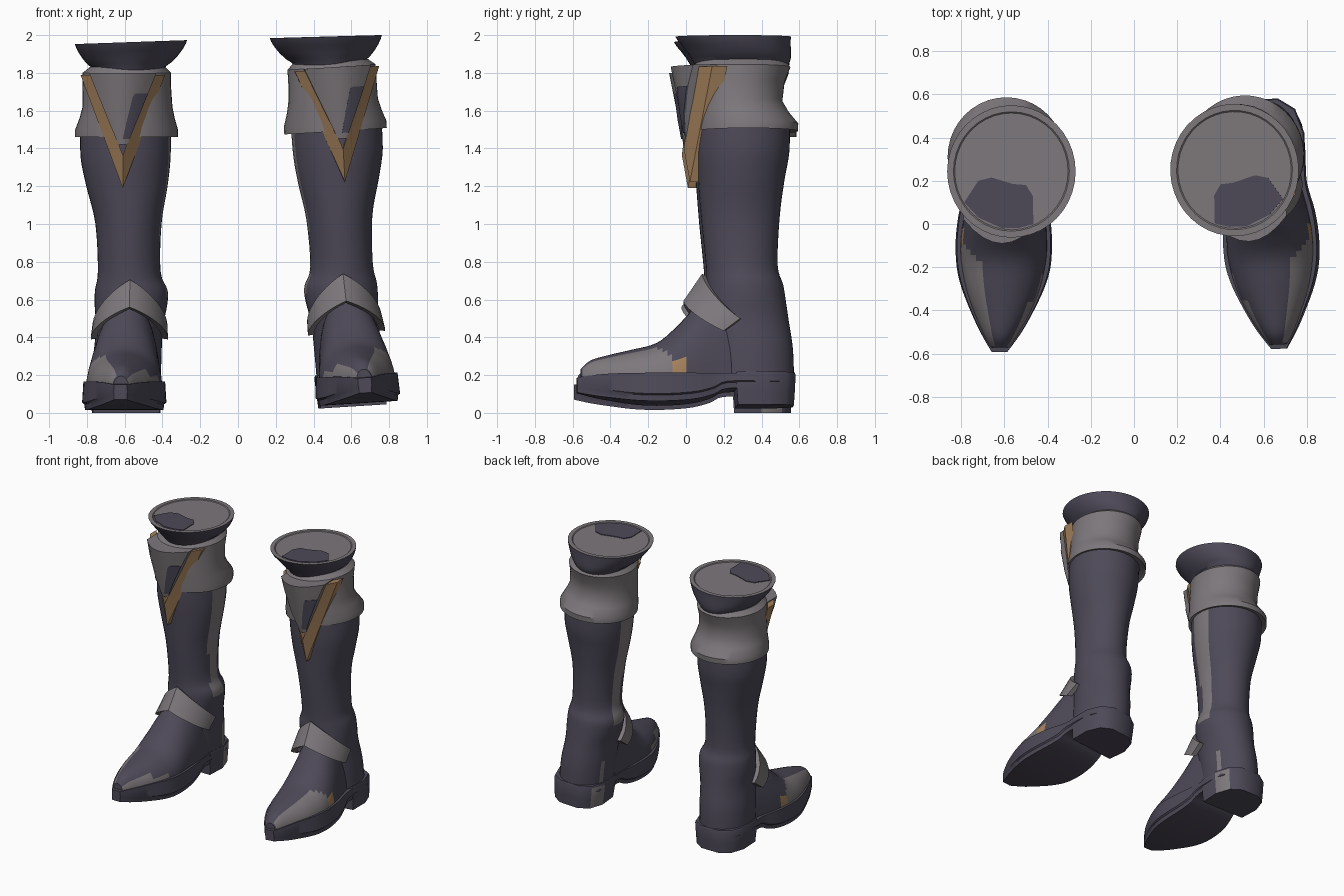
import bpy, bmesh, math
from mathutils import Vector, Matrix

if "Cube" in bpy.data.objects:
    bpy.data.objects.remove(bpy.data.objects["Cube"])


def material(name, rgb):
    m = bpy.data.materials.new(name)
    m.diffuse_color = (*rgb, 1)
    m.use_nodes = True
    m.node_tree.nodes["Principled BSDF"].inputs["Base Color"].default_value = m.diffuse_color
    return m


MATS = [material("dark leather", (0.075, 0.068, 0.098)),
        material("grey leather", (0.205, 0.186, 0.198)),
        material("tan trim", (0.38, 0.225, 0.11))]
DARK, GREY, TAN = 0, 1, 2


def loft(name, rings, matrix, rule):
    """Skin closed rings, cap both ends; rule is a material index or f(centre, normal, ring, segment)."""
    bm = bmesh.new()
    vs = [[bm.verts.new(p) for p in r] for r in rings]
    n = len(rings[0])
    cells = []
    for k, (a, b) in enumerate(zip(vs, vs[1:])):
        for i in range(n):
            j = (i + 1) % n
            cells.append((bm.faces.new((a[i], a[j], b[j], b[i])), k, i))
    cells += [(bm.faces.new(vs[0]), -1, -1), (bm.faces.new(vs[-1]), len(rings), -1)]
    bmesh.ops.recalc_face_normals(bm, faces=bm.faces[:])
    bm.normal_update()
    for f, k, i in cells:
        f.material_index = rule(f.calc_center_median(), f.normal, k, i) if callable(rule) else rule
    bm.transform(matrix)
    bmesh.ops.recalc_face_normals(bm, faces=bm.faces[:])
    me = bpy.data.meshes.new(name)
    bm.to_mesh(me)
    bm.free()
    for m in MATS:
        me.materials.append(m)
    ob = bpy.data.objects.new(name, me)
    bpy.context.collection.objects.link(ob)
    bpy.ops.object.select_all(action='DESELECT')
    ob.select_set(True)
    bpy.context.view_layer.objects.active = ob
    bpy.ops.object.shade_smooth_by_angle(angle=math.radians(38))
    return ob


def spline(rows, steps):
    """Catmull-Rom interpolation of number rows."""
    out = []
    for i in range(len(rows) - 1):
        p0, p1 = rows[max(i - 1, 0)], rows[i]
        p2, p3 = rows[i + 1], rows[min(i + 2, len(rows) - 1)]
        for s in range(steps):
            t = s / steps
            out.append([0.5 * (2 * b + (c - a) * t + (2 * a - 5 * b + 4 * c - d) * t * t
                               + (3 * b - a - 3 * c + d) * t ** 3)
                        for a, b, c, d in zip(p0, p1, p2, p3)])
    out.append(list(rows[-1]))
    return out


def ellipses(rows, n=40, tilt=0.0):
    """Rows of (z, cx, rx, cy, ry) to rings."""
    return [[Vector((cx + rx * math.cos(2 * math.pi * i / n), cy + ry * math.sin(2 * math.pi * i / n),
                     z + tilt * rx * math.cos(2 * math.pi * i / n))) for i in range(n)]
            for z, cx, rx, cy, ry in rows]


def shield(rows, front, back, n=8):
    """Curved knee-plate slab: rows of (z, x0, x1) about x = -0.61."""
    rings = []
    for z, x0, x1 in rows:
        xs = [x0 + (x1 - x0) * i / n for i in range(n + 1)]
        y = lambda x: -0.01 - 0.2 * (z - 1.4) + 3.5 * x * x
        rings.append([Vector((x - 0.61, y(x) + front, z)) for x in xs]
                     + [Vector((x - 0.61, y(x) + back, z)) for x in reversed(xs)])
    return rings


LEG = [(0.12, -.59, .18, .335, .225), (0.3, -.585, .18, .33, .225), (0.45, -.575, .177, .312, .222),
       (0.57, -.567, .192, .305, .212), (0.65, -.565, .192, .3, .204), (0.75, -.576, .166, .285, .19),
       (1.0, -.58, .175, .278, .208), (1.2, -.588, .215, .283, .229), (1.35, -.595, .238, .29, .248),
       (1.52, -.595, .24, .29, .25)]
CUFF = [(1.48, -.59, .235, .295, .235), (1.46, -.59, .272, .31, .274), (1.5, -.59, .272, .31, .276),
        (1.56, -.587, .252, .285, .252), (1.62, -.585, .238, .266, .236), (1.72, -.588, .234, .272, .242),
        (1.8, -.589, .234, .285, .26), (1.83, -.585, .2, .285, .235)]
RIM = [(1.78, -.577, .185, .285, .23), (1.828, -.574, .192, .288, .255), (1.85, -.572, .222, .283, .266),
       (1.88, -.57, .25, .274, .275), (1.915, -.568, .275, .26, .288), (1.943, -.567, .29, .248, .3),
       (1.963, -.567, .297, .243, .306),
       (1.963, -.567, .268, .243, .276), (1.958, -.567, .262, .243, .27), (1.958, -.567, .05, .243, .05)]
# y, half width, centre x, top z
FOOT = [(-.572, .04, -.62, .195), (-.52, .075, -.617, .242), (-.42, .126, -.61, .272), (-.3, .172, -.606, .3),
        (-.17, .198, -.603, .335), (-.07, .2, -.602, .415), (.03, .19, -.598, .52),
        (.12, .178, -.59, .6), (.25, .16, -.58, .62)]
# y, half width, centre x, underside z, top z
SOLE = [(-.592, .036, -.622, .07, .15), (-.5, .096, -.615, .05, .16), (-.4, .147, -.61, .035, .165),
        (-.3, .19, -.606, .022, .165), (-.2, .217, -.603, .016, .165), (-.08, .223, -.602, .018, .165),
        (.04, .212, -.6, .03, .165), (.13, .195, -.596, .055, .165), (.2, .188, -.594, .085, .165),
        (.4, .188, -.592, .085, .165), (.5, .15, -.592, .085, .165), (.555, .07, -.592, .085, .165)]


def leg_rule(c, n, k, i):
    # grey panel down the inner side of the calf, small grey strip near the heel
    a = math.degrees(math.atan2(c.y - 0.285, c.x + 0.585))
    if 0.15 < c.z < 0.33:
        return GREY if 32 < a < 42 else DARK
    low = -22 if c.z > 0.95 else -13
    return GREY if 0.62 < c.z < 1.47 and low < a < 23 else DARK


def foot_rule(c, n, k, i):
    # grey toe guard, mostly on the outer side, with a tan tab behind it
    if i < 0 or i > 17:
        return DARK
    if 19 <= k <= 21 and i >= 16:
        return TAN
    if 1 <= k < 20 and i >= 12 + max(0, k - 15):
        return GREY
    return GREY if (k < 10 and i < 4) or (k < 14 and i < 2) else DARK


def boot(side, M, loop_side):
    # shaft, cuff, and flared closed top
    loft(side + "_shaft", ellipses(spline(LEG, 4)), M, leg_rule)
    loft(side + "_cuff", ellipses(CUFF), M, GREY)
    loft(side + "_top_rim", ellipses(RIM, tilt=.035), M,
         lambda c, n, k, i: GREY if n.z > 0.7 and c.z > 1.94 else DARK)
    # dark patch on the closed top
    patch = [(-.785, .1), (-.72, .2), (-.66, .215), (-.56, .185), (-.5, .18), (-.468, .13),
             (-.465, 0), (-.53, -.018), (-.61, -.02), (-.72, .03)]
    loft(side + "_top_patch", [[Vector((x, y, z + (x + .567) * .035)) for x, y in patch]
                               for z in (1.957, 1.963)], M, DARK)

    # foot: arched sections along y
    n = 18
    rings = []
    for y, w, cx, top in spline(FOOT, 4):
        rings.append([Vector((cx + w * math.cos(math.pi * i / n), y,
                              .14 + (top - .14) * math.sin(math.pi * i / n))) for i in range(n + 1)])
    loft(side + "_foot", rings, M, foot_rule)

    # sole with a bevelled welt, and heel block with a grey inner side
    rings = []
    for y, w, cx, lo, hi in spline(SOLE, 3):
        mid = lo + .03
        rings.append([Vector((cx + s * k, y, z)) for s, k, z in
                      ((-1, w * .93, lo), (-1, w * .95, mid), (-1, w, mid + .008), (-1, w * .97, hi),
                       (1, w * .97, hi), (1, w, mid + .008), (1, w * .95, mid), (1, w * .93, lo))])
    loft(side + "_sole", rings, M, DARK)
    heel = [(-.18, .25), (-.187, .4), (-.15, .51), (-.075, .56), (.075, .56), (.15, .51), (.187, .4), (.18, .25)]
    loft(side + "_heel", [[Vector((-.592 + x * k, .4 + (y - .4) * k, z)) for x, y in heel]
                          for z, k in ((0, .97), (.07, 1), (.16, 1.03), (.175, 1.0))], M,
         lambda c, n, k, i: GREY if i == 5 and k == 0 or i == 5 and k == 1 else DARK)

    # ankle strap: peaked band sloping down from the instep to both sides
    rings = []
    for i in range(21):
        a = math.radians(-94 + 188 * i / 20)
        s, c = math.sin(a), math.cos(a)
        p = .55 * c + .45 * (1 - abs(s))
        rings.append([Vector((-.572 + .198 * s, .255 - .18 * c, .465 + .24 * p)),
                      Vector((-.575 + .205 * s, .165 - .19 * c, .395 + .165 * p)),
                      Vector((-.575 + .17 * s, .18 - .155 * c, .4 + .15 * p)),
                      Vector((-.572 + .165 * s, .265 - .15 * c, .46 + .22 * p))])
    loft(side + "_ankle_strap", rings, M, GREY)

    # knee plate, its dark cut-out, and the tan V trim around it
    loft(side + "_knee_plate", shield([(1.8, -.178, .178), (1.7, -.138, .138), (1.55, -.077, .077),
                                       (1.42, -.024, .024)], 0, .13), M, GREY)
    slot = [(1.69, .065, .134), (1.67, .052, .126), (1.55, .022, .077), (1.45, .0, .036)]
    slot = [(z, *sorted((a * loop_side, b * loop_side))) for z, a, b in slot]
    loft(side + "_knee_slot", shield(slot, -.006, .003), M, DARK)
    rings = []
    for s in (-1, -.5, 0, .5, 1):
        k = abs(s)
        out = Vector((-.61 + .224 * s, .01 + .11 * k, 1.19 + .6 * k))
        inn = Vector((-.61 + .16 * s, -.022 + .055 * k, 1.365 + .425 * k))
        back = Vector((0, .08, 0))
        rings.append([out, inn, inn + back, out + back])
    loft(side + "_knee_trim", rings, M, TAN)


# second boot: mirrored, leaning inwards, toe turned out and set slightly higher
pivot = Vector((0.575, 0, 0.65))
turn = Vector((0.6, -.2, 0))
lean = (Matrix.Translation(turn) @ Matrix.Rotation(math.radians(2.5), 4, 'Z') @ Matrix.Translation(-turn)
        @ Matrix.Translation(pivot + Vector((0, .012, .032))) @ Matrix.Rotation(math.radians(-3.6), 4, 'Y')
        @ Matrix.Translation(-pivot) @ Matrix.Scale(-1, 4, Vector((1, 0, 0))))
boot("left", Matrix.Identity(4), 1)
boot("right", lean, -1)
